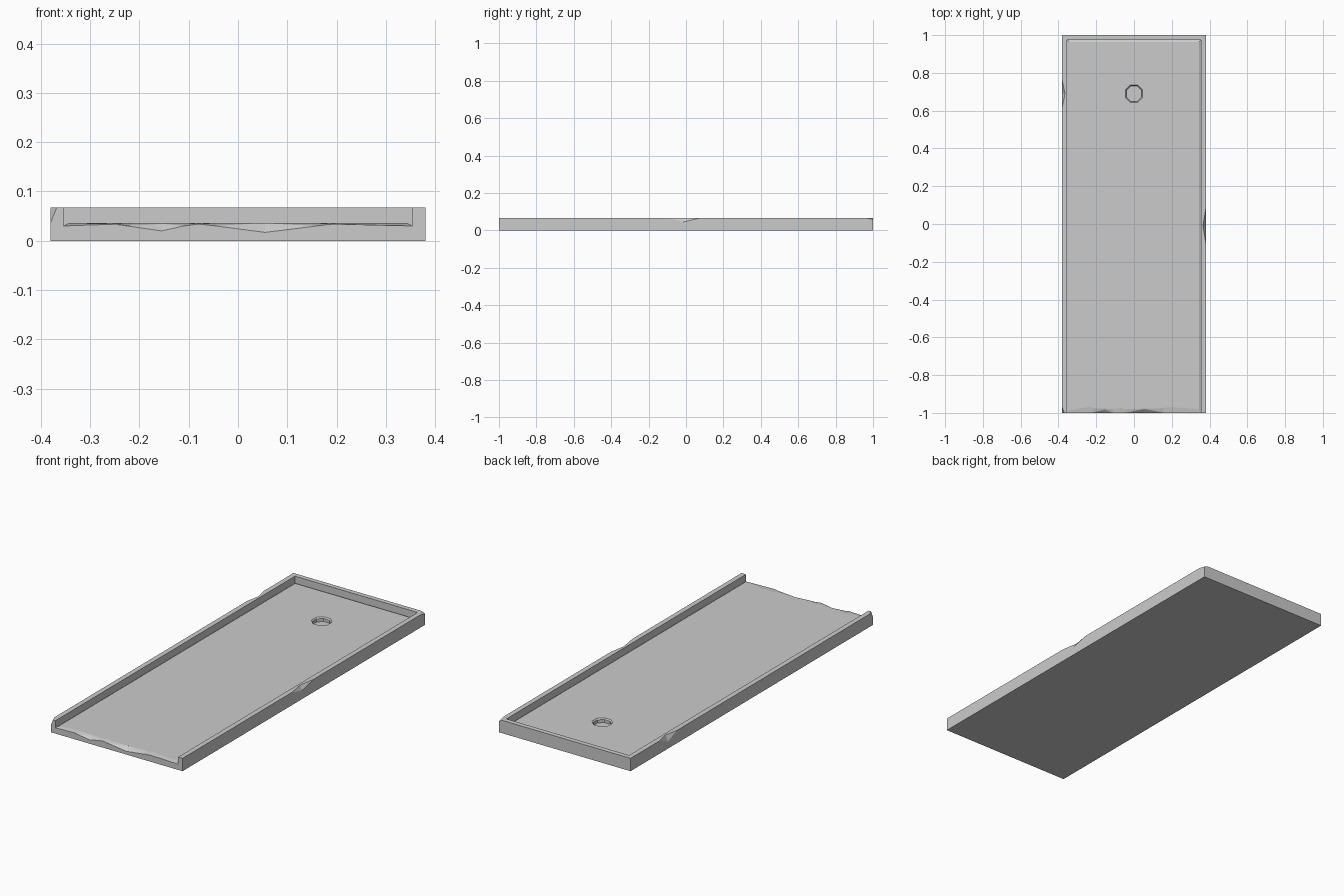
import bpy, bmesh, math
from mathutils import Vector, Matrix

if "Cube" in bpy.data.objects:
    bpy.data.objects.remove(bpy.data.objects["Cube"])

W, L, H = 0.38, 1.0, 0.067        # half width, half length, height
IN, RIM, FLOOR, GROOVE = 0.354, 0.975, 0.036, 0.03

stone = bpy.data.materials.new("stone grey")
stone.use_nodes = True
grey = (0.6, 0.6, 0.6, 1)
stone.diffuse_color = grey
stone.node_tree.nodes["Principled BSDF"].inputs["Base Color"].default_value = grey


def make(name, bm):
    bmesh.ops.recalc_face_normals(bm, faces=bm.faces)
    mesh = bpy.data.meshes.new(name)
    bm.to_mesh(mesh)
    bm.free()
    mesh.materials.append(stone)
    obj = bpy.data.objects.new(name, mesh)
    bpy.context.collection.objects.link(obj)
    return obj


def carve(target, cutter):
    mod = target.modifiers.new("carve", 'BOOLEAN')
    mod.operation, mod.solver, mod.object = 'DIFFERENCE', 'EXACT', cutter
    bpy.context.view_layer.objects.active = target
    bpy.ops.object.modifier_apply(modifier=mod.name)
    bpy.data.objects.remove(cutter)


# Slab with two broken-off corners
bm = bmesh.new()
bmesh.ops.create_cube(bm, size=2)
for v in bm.verts:
    v.co = (v.co.x * W, v.co.y * L, (v.co.z + 1) * H / 2)
for p, q, r in (((-0.368, -L, H), (-W, -L, 0.037), (-W, -0.97, H)),
                ((W, 0.96, H), (W, L, 0.058), (0.36, L, H))):
    p, q, r = Vector(p), Vector(q), Vector(r)
    normal = (q - p).cross(r - p)
    if normal.dot(p) < 0:
        normal.negate()
    bmesh.ops.bisect_plane(bm, geom=bm.verts[:] + bm.edges[:] + bm.faces[:],
                           plane_co=p, plane_no=normal, clear_outer=True)
    bmesh.ops.holes_fill(bm, edges=[e for e in bm.edges if e.is_boundary])
tray = make("stone_tray", bm)

# Recess: open at the front, with a groove round the floor and a worn front lip
lip = [(-IN, GROOVE, -0.985), (-0.24, 0.034, -0.968), (-0.22, 0.03, -0.975),
       (-0.11, 0.03, -0.98), (-0.08, 0.034, -0.972), (-0.045, 0.03, -0.98),
       (0.16, 0.03, -0.975), (0.19, 0.034, -0.968), (IN, GROOVE, -0.98)]
bm = bmesh.new()
new = bm.verts.new
outer = [new((x, -L - 0.02, z)) for x, z, y in lip]
edge = [new((x, -L, z)) for x, z, y in lip]
inner = [new((x * 0.97, y, FLOOR)) for x, z, y in lip]
bl, br = [new((s * IN, RIM, GROOVE)) for s in (-1, 1)]
il, ir = [new((s * IN * 0.97, RIM - 0.011, FLOOR)) for s in (-1, 1)]
tfl, tfr, tbr, tbl = [new((x, y, 0.2)) for x, y in
                      ((-IN, -L - 0.02), (IN, -L - 0.02), (IN, RIM), (-IN, RIM))]
for i in range(len(lip) - 1):
    for a, b in ((outer, edge), (edge, inner)):
        bm.faces.new((a[i], a[i + 1], b[i + 1], b[i]))
for loop in (inner + [ir, il], [edge[0], inner[0], il, bl],
             [edge[-1], br, ir, inner[-1]], [bl, il, ir, br],
             [outer[0], edge[0], bl, tbl, tfl], [outer[-1], tfr, tbr, br, edge[-1]],
             [bl, br, tbr, tbl], [tfl, tfr, tbr, tbl], outer + [tfr, tfl]):
    bm.faces.new(loop)
carve(tray, make("recess_cutter", bm))

# Drain hole: chamfered mouth, then a shallow eight-sided shaft
for r_low, r_high, z_low, z_high in ((0.044, 0.056, 0.03, 0.042),
                                     (0.044, 0.044, 0.014, 0.05)):
    bm = bmesh.new()
    place = (Matrix.Translation((0, 0.69, (z_low + z_high) / 2))
             @ Matrix.Rotation(math.pi / 8, 4, 'Z'))
    bmesh.ops.create_cone(bm, cap_ends=True, segments=8, radius1=r_low,
                          radius2=r_high, depth=z_high - z_low, matrix=place)
    carve(tray, make("hole_cutter", bm))


# Chips: start and end on an edge, a point down the side, a point in on top
def chip(start, end, down, top):
    a, b, d, t = map(Vector, (start, end, down, top))
    mid = (d + t) / 2
    bm = bmesh.new()
    for co in (a + (a - mid) / 2, b + (b - mid) / 2, d + (d - t) / 2, t + (t - d) / 2):
        bm.verts.new(co)
    bmesh.ops.convex_hull(bm, input=bm.verts)
    carve(tray, make("chip_cutter", bm))


chip((W, -0.1, H), (W, 0.08, H), (W, -0.015, 0.045), (0.365, -0.01, H))
chip((-W, 0.62, H), (-W, 0.76, H), (-W, 0.69, 0.037), (-0.365, 0.69, H))
chip((-0.225, -L, 0.03), (-0.11, -L, 0.03), (-0.155, -L, 0.02), (-0.155, -0.983, 0.034))
chip((-0.045, -L, 0.03), (0.16, -L, 0.03), (0.055, -L, 0.017), (0.055, -0.98, 0.035))
